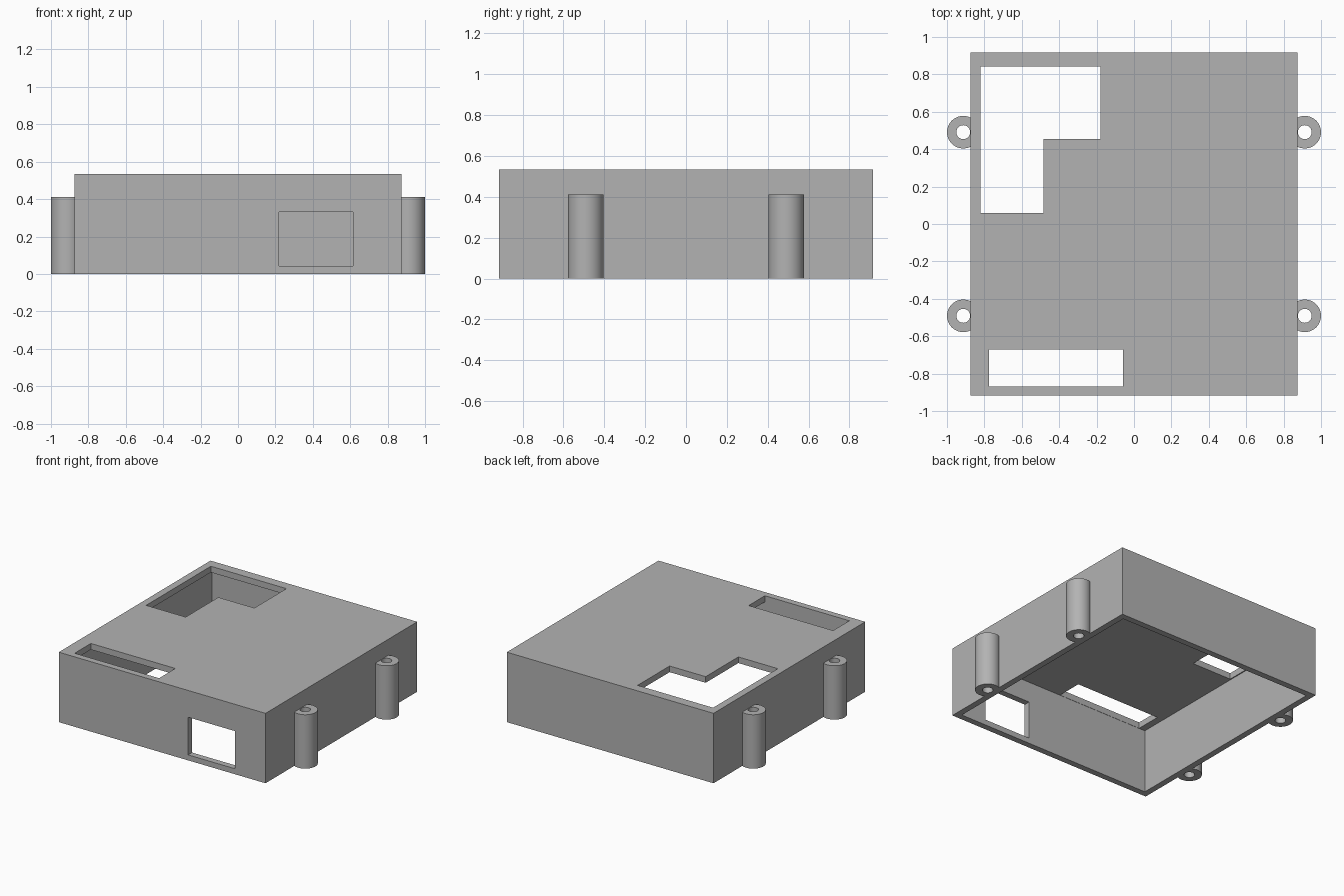
import bpy, bmesh
from math import cos, sin, tau

cube = bpy.data.objects.get("Cube")
if cube:
    bpy.data.objects.remove(cube, do_unlink=True)

HX, HY, H, WALL = 0.875, 0.917, 0.535, 0.047
POST_X, POST_Y, POST_H = 0.913, 0.491, 0.412
POST_R, HOLE_R, SIDES = 0.087, 0.037, 48

grey = bpy.data.materials.new("plain grey")
grey.use_nodes = True
colour = (0.45, 0.45, 0.45, 1)
grey.diffuse_color = colour
grey.node_tree.nodes["Principled BSDF"].inputs["Base Color"].default_value = colour


def make_object(name, bm):
    bmesh.ops.recalc_face_normals(bm, faces=bm.faces)
    mesh = bpy.data.meshes.new(name)
    bm.to_mesh(mesh)
    bm.free()
    mesh.materials.append(grey)
    obj = bpy.data.objects.new(name, mesh)
    bpy.context.collection.objects.link(obj)
    return obj


def prism(name, outline, z0, z1):
    bm = bmesh.new()
    face = bm.faces.new([bm.verts.new((x, y, z0)) for x, y in outline])
    top = bmesh.ops.extrude_face_region(bm, geom=[face])["geom"]
    moved = [v for v in top if isinstance(v, bmesh.types.BMVert)]
    bmesh.ops.translate(bm, verts=moved, vec=(0, 0, z1 - z0))
    return make_object(name, bm)


def rect(x0, x1, y0, y1):
    return [(x0, y0), (x1, y0), (x1, y1), (x0, y1)]


def activate(obj):
    bpy.ops.object.select_all(action="DESELECT")
    obj.select_set(True)
    bpy.context.view_layer.objects.active = obj


def cut(target, cutter):
    cutter.hide_render = True
    mod = target.modifiers.new("cut", "BOOLEAN")
    mod.operation = "DIFFERENCE"
    mod.solver = "EXACT"
    mod.object = cutter
    activate(target)
    bpy.ops.object.modifier_apply(modifier=mod.name)
    bpy.data.objects.remove(cutter, do_unlink=True)


# Case: a box hollowed out from below
case = prism("case", rect(-HX, HX, -HY, HY), 0, H)
ix, iy = HX - WALL, HY - WALL
cut(case, prism("cavity", rect(-ix, ix, -iy, iy), -0.1, H - WALL))

# L-shaped opening and long slot in the lid
l_shape = [(-0.82, 0.06), (-0.485, 0.06), (-0.485, 0.455),
           (-0.18, 0.455), (-0.18, 0.843), (-0.82, 0.843)]
cut(case, prism("lid_opening", l_shape, 0.4, 0.7))
cut(case, prism("lid_slot", rect(-0.775, -0.06, -0.868, -0.672), 0.4, 0.7))

# Window in the front wall
cut(case, prism("front_window", rect(0.22, 0.615, -1, -0.8), 0.042, 0.33))


# Screw posts: tubes let into the side walls
def screw_post(name, y):
    bm = bmesh.new()
    rings = []
    for radius, z in ((POST_R, 0), (POST_R, POST_H), (HOLE_R, POST_H), (HOLE_R, 0)):
        ring = []
        for i in range(SIDES):
            a = tau * i / SIDES
            x = max(POST_X + radius * cos(a), HX - WALL / 2)
            ring.append(bm.verts.new((x, y + radius * sin(a), z)))
        rings.append(ring)
    for k in range(4):
        a, b = rings[k], rings[(k + 1) % 4]
        for i in range(SIDES):
            j = (i + 1) % SIDES
            bm.faces.new((a[i], a[j], b[j], b[i]))
    post = make_object(name, bm)
    activate(post)
    bpy.ops.object.shade_smooth_by_angle()
    post.modifiers.new("both_sides", "MIRROR")


screw_post("front_screw_posts", -POST_Y)
screw_post("back_screw_posts", POST_Y)
